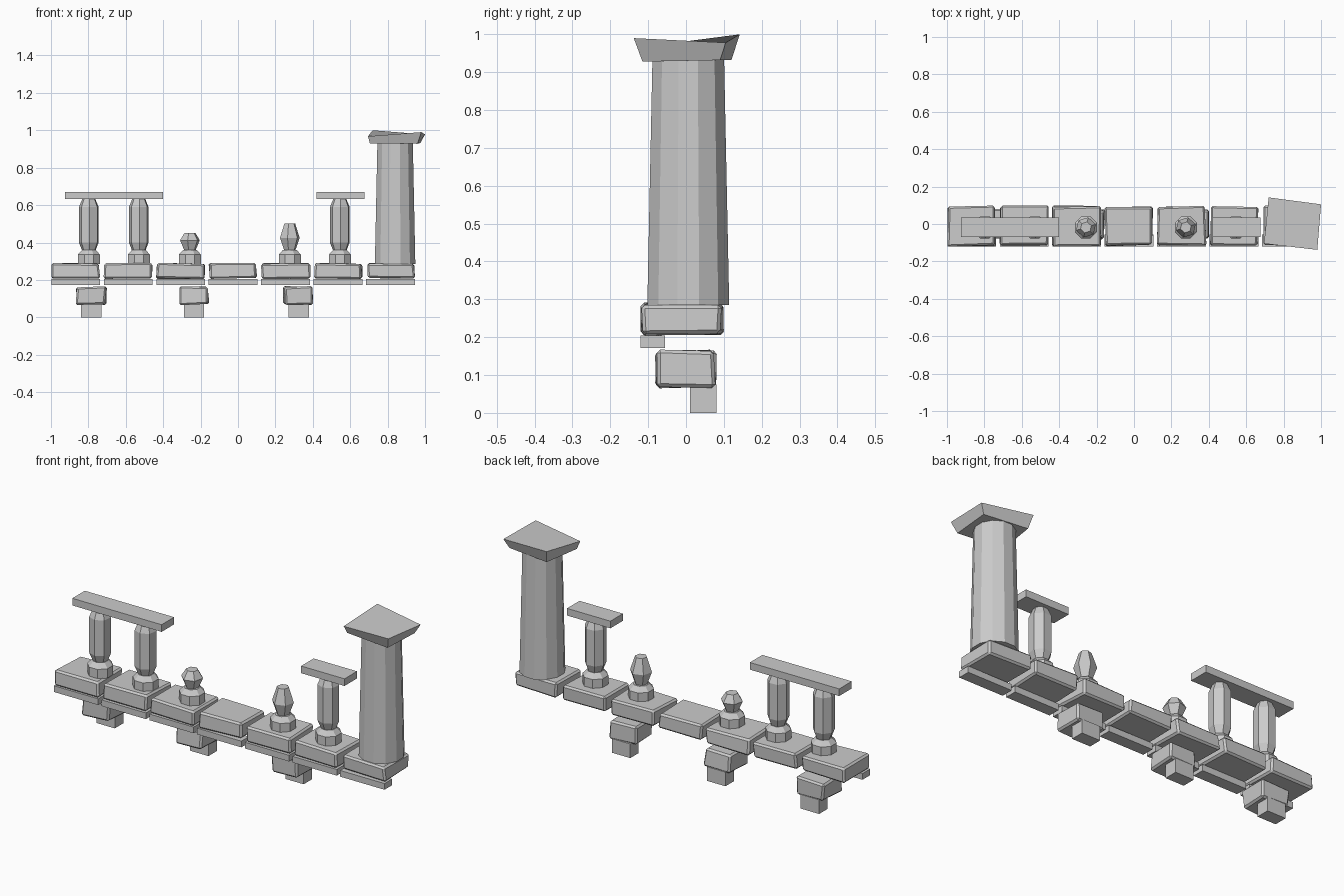
import bpy, bmesh, random
from math import cos, sin, pi

if "Cube" in bpy.data.objects:
    bpy.data.objects.remove(bpy.data.objects["Cube"])

random.seed(4)


def finish(name, bm):
    bmesh.ops.recalc_face_normals(bm, faces=bm.faces)
    me = bpy.data.meshes.new(name)
    bm.to_mesh(me)
    bm.free()
    ob = bpy.data.objects.new(name, me)
    bpy.context.collection.objects.link(ob)
    return ob


def hexa(name, corners):
    """Block from 4 bottom then 4 top corners."""
    bm = bmesh.new()
    v = [bm.verts.new(c) for c in corners]
    for f in ((3, 2, 1, 0), (4, 5, 6, 7)):
        bm.faces.new([v[i] for i in f])
    for i in range(4):
        j = (i + 1) % 4
        bm.faces.new((v[i], v[j], v[j + 4], v[i + 4]))
    return finish(name, bm)


def block(name, x, y, z, chip=0.0, bevel=0.0):
    """Stone block over the given ranges; chip pulls the corners inward unevenly."""
    r = lambda: random.uniform(0, chip)
    corners = []
    for k in (0, 1):
        for i, j in ((0, 0), (1, 0), (1, 1), (0, 1)):
            corners.append((x[i] + r() * (1 - 2 * i),
                            y[j] + r() * (1 - 2 * j),
                            z[k] + r() * 0.6 * (1 - 2 * k)))
    ob = hexa(name, corners)
    if bevel:
        m = ob.modifiers.new("worn_edges", 'BEVEL')
        m.width = bevel
        m.segments = 1
        m.limit_method = 'NONE'
    return ob


def lathe(name, x, y, profile, sides, phase=0.0):
    bm = bmesh.new()
    rings = []
    for r, z in profile:
        rings.append([bm.verts.new((x + r * cos(phase + 2 * pi * i / sides),
                                    y + r * sin(phase + 2 * pi * i / sides), z))
                      for i in range(sides)])
    bm.faces.new(rings[0][::-1])
    bm.faces.new(rings[-1])
    for a, b in zip(rings, rings[1:]):
        for i in range(sides):
            j = (i + 1) % sides
            bm.faces.new((a[i], a[j], b[j], b[i]))
    return finish(name, bm)


# Row of worn floor slabs with a thin front moulding under each
for i in range(7):
    x0 = -1.0 + i * 0.2805
    block("floor_slab", (x0, x0 + 0.266), (-0.122, 0.102), (0.204, 0.292), 0.013, 0.009)
    block("front_moulding", (x0 + 0.002, x0 + 0.262), (-0.12, -0.056), (0.172, 0.205))

# Supporting corbels, two steps each
for x in (-0.785, -0.235, 0.325):
    block("corbel_upper", (x - 0.085, x + 0.085), (-0.084, 0.082), (0.064, 0.168), 0.014, 0.009)
    block("corbel_lower", (x - 0.054, x + 0.054), (0.01, 0.081), (0.0, 0.075))

# Balusters: whole ones carry rails, broken ones end early
BY = -0.018
whole = [(0.036, 0.355), (0.054, 0.40), (0.054, 0.59), (0.036, 0.632)]
broken_low = [(0.03, 0.355), (0.055, 0.412), (0.03, 0.452)]
broken_high = [(0.03, 0.355), (0.055, 0.425), (0.03, 0.502)]
for x, body in ((-0.797, whole), (-0.53, whole), (-0.257, broken_low),
                (0.277, broken_high), (0.545, whole)):
    lathe("baluster_foot", x, BY, [(0.064, 0.285), (0.064, 0.335), (0.04, 0.36)], 8, pi / 8)
    lathe("baluster_body", x, BY, body, 7 if body is whole else 6, 0.3)

# Remaining pieces of hand rail
block("rail_left", (-0.925, -0.40), (-0.07, 0.035), (0.632, 0.67))
block("rail_right", (0.42, 0.675), (-0.07, 0.035), (0.632, 0.67))

# Tapered end column
lathe("end_column", 0.84, 0.006, [(0.112, 0.285), (0.098, 0.935)], 12, pi / 12)

# Chipped, skewed capital on the column
cap = hexa("column_capital", [
    (0.705, -0.09, 0.93), (0.96, -0.115, 0.928), (0.975, 0.09, 0.932), (0.735, 0.12, 0.932),
    (0.695, -0.105, 0.968), (0.98, -0.138, 0.99), (1.0, 0.105, 0.978), (0.72, 0.142, 1.0)])
